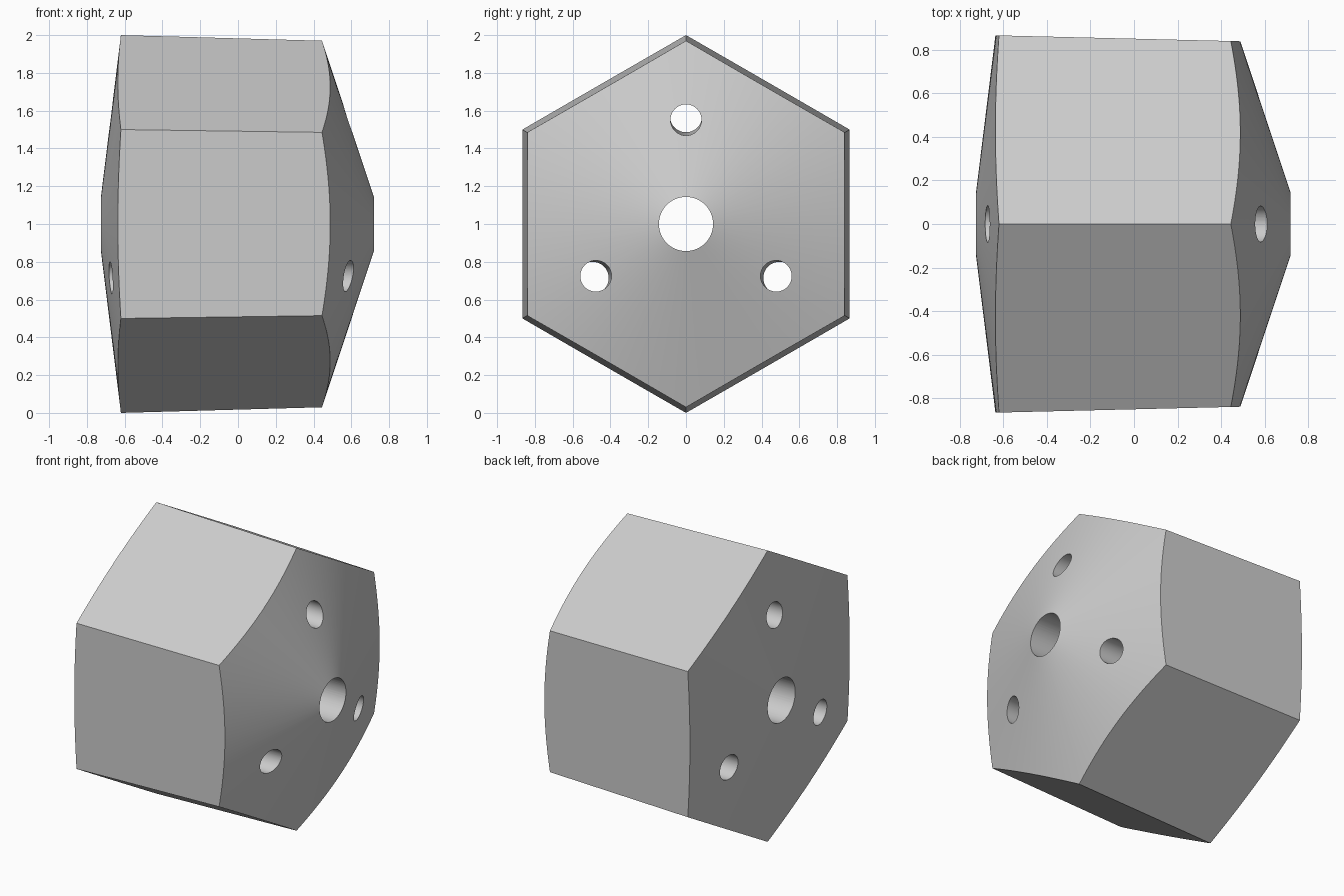
import bpy, bmesh
from math import sin, cos, tau, radians

cube = bpy.data.objects.get("Cube")
if cube:
    bpy.data.objects.remove(cube)

AXIS_Z = 1.0

grey = bpy.data.materials.new("plain grey")
grey.use_nodes = True
colour = (0.6, 0.6, 0.6, 1)
grey.diffuse_color = colour
grey.node_tree.nodes["Principled BSDF"].inputs["Base Color"].default_value = colour


def taper(x):
    """Everything narrows slightly towards +x."""
    return 1 - 0.028 * (x + 0.62)


def lathe(name, stations, sides, angle=0.0, distance=0.0):
    """Closed solid of rings (x, radius) along x, its axis offset from the middle."""
    bm = bmesh.new()
    rings = []
    for x, r in stations:
        off = distance * taper(x)
        cy, cz = off * sin(angle), AXIS_Z + off * cos(angle)
        rings.append([bm.verts.new((x, cy + r * sin(tau * i / sides),
                                    cz + r * cos(tau * i / sides)))
                      for i in range(sides)])
    for a, b in zip(rings, rings[1:]):
        for i in range(sides):
            j = (i + 1) % sides
            bm.faces.new((a[i], a[j], b[j], b[i]))
    bm.faces.new(rings[0])
    bm.faces.new(rings[-1])
    bmesh.ops.recalc_face_normals(bm, faces=bm.faces)
    mesh = bpy.data.meshes.new(name)
    bm.to_mesh(mesh)
    bm.free()
    mesh.materials.append(grey)
    obj = bpy.data.objects.new(name, mesh)
    bpy.context.collection.objects.link(obj)
    return obj


def bore(name, radius, angle=0.0, distance=0.0):
    ends = [(x, radius * taper(x)) for x in (-1, 1)]
    return lathe(name, ends, 64, angle, distance)


def combine(target, tool, operation):
    mod = target.modifiers.new(tool.name, "BOOLEAN")
    mod.operation, mod.object, mod.solver = operation, tool, "EXACT"
    bpy.ops.object.modifier_apply(modifier=mod.name)
    bpy.data.objects.remove(tool)


# Tapered hexagonal body
body = lathe("hexagonal_body", [(x, taper(x)) for x in (-1, 1)], 6)
bpy.context.view_layer.objects.active = body
body.select_set(True)

# Shallow cone on the left end, steeper cone on the right end
cones = lathe("end_cones", [(-0.731, 0.1), (-0.583, 1.3), (0.335, 1.3), (0.734, 0.1)], 180)
combine(body, cones, "INTERSECT")

# Central bore and three smaller holes around it
combine(body, bore("central_bore", 0.149), "DIFFERENCE")
for i in range(3):
    hole = bore("side_hole", 0.085, tau * i / 3, 0.57)
    combine(body, hole, "DIFFERENCE")

bpy.ops.object.shade_smooth_by_angle(angle=radians(30))
